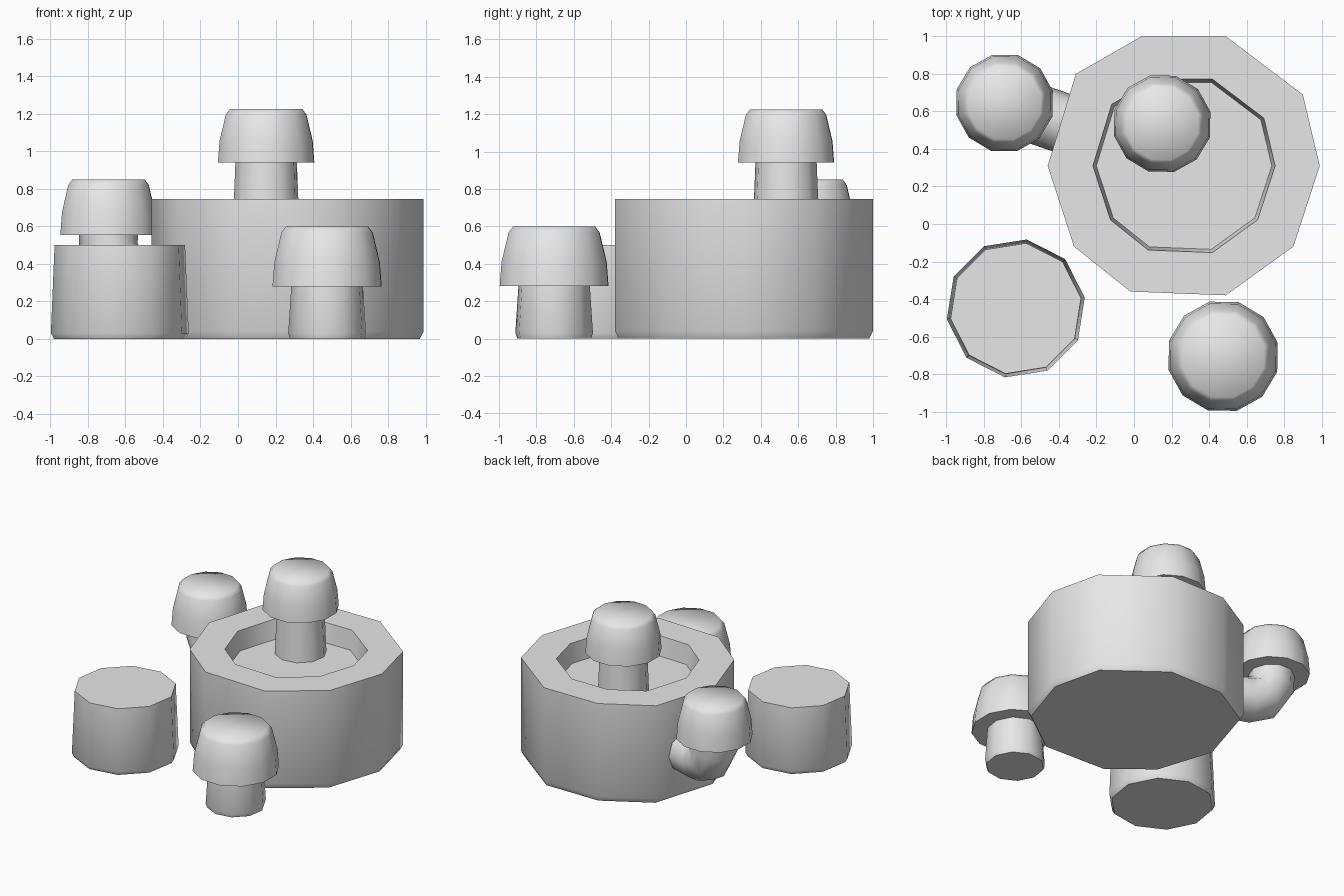
import bpy
import bmesh
import math

cube = bpy.data.objects.get("Cube")
if cube:
    bpy.data.objects.remove(cube, do_unlink=True)

# Single plain grey
grey = bpy.data.materials.new("plain grey")
grey.use_nodes = True
grey.diffuse_color = (0.8, 0.8, 0.8, 1)
grey.node_tree.nodes["Principled BSDF"].inputs["Base Color"].default_value = (0.8, 0.8, 0.8, 1)


def smooth(obj, angle):
    bpy.ops.object.select_all(action="DESELECT")
    obj.select_set(True)
    bpy.context.view_layer.objects.active = obj
    bpy.ops.object.shade_smooth_by_angle(angle=math.radians(angle))


def polygon(sides, first_angle):
    """Unit polygon outline, counter-clockwise."""
    return [(math.cos(math.radians(first_angle) + math.tau * i / sides),
             math.sin(math.radians(first_angle) + math.tau * i / sides)) for i in range(sides)]


def stack(name, outline, center, rings, angle=50):
    """Closed solid from an outline repeated at (scale, height) rings, bottom first."""
    bm = bmesh.new()
    loops = [[bm.verts.new((center[0] + x * s, center[1] + y * s, z)) for x, y in outline]
             for s, z in rings]
    n = len(outline)
    for low, high in zip(loops, loops[1:]):
        for i in range(n):
            j = (i + 1) % n
            bm.faces.new((low[i], low[j], high[j], high[i]))
    bm.faces.new(loops[0][::-1])
    bm.faces.new(loops[-1])
    mesh = bpy.data.meshes.new(name)
    bm.to_mesh(mesh)
    bm.free()
    obj = bpy.data.objects.new(name, mesh)
    bpy.context.collection.objects.link(obj)
    mesh.materials.append(grey)
    smooth(obj, angle)
    return obj


def mushroom_cap(name, center, radius, base, height):
    """Blunt twelve-sided cap with a rounded top edge."""
    profile = [(1.0, 0), (0.965, 0.41), (0.835, 0.9), (0.75, 1)]
    stack(name, polygon(12, 14), center,
          [(radius * r, base + height * z) for r, z in profile], 60)


# Large stump: uneven ten-sided outline, chamfered foot, hollow top
cx, cy = 0.27, 0.31
corners = [(0.99, 0.31), (0.90, 0.69), (0.49, 1.0), (0.04, 1.0), (-0.31, 0.80),
           (-0.46, 0.31), (-0.32, -0.12), (-0.02, -0.36), (0.49, -0.38), (0.85, -0.12)]
stack("large_stump", [(x - cx, y - cy) for x, y in corners], (cx, cy),
      [(0.97, 0), (1, 0.04), (1, 0.745), (0.67, 0.745), (0.645, 0.6)])

# Small stump, slightly tapered
stack("small_stump", polygon(10, 9), (-0.63, -0.45),
      [(0.355, 0), (0.372, 0.03), (0.352, 0.5)])

# Front mushroom on the ground
stack("front_mushroom_stem", polygon(10, 9), (0.475, -0.705),
      [(0.2, 0), (0.21, 0.03), (0.192, 0.3)])
mushroom_cap("front_mushroom_cap", (0.475, -0.705), 0.3, 0.28, 0.32)

# Top mushroom growing in the hollow
stack("top_mushroom_stem", polygon(10, 9), (0.15, 0.535),
      [(0.18, 0.59), (0.165, 0.96)])
mushroom_cap("top_mushroom_cap", (0.15, 0.535), 0.265, 0.94, 0.285)

# Side mushroom with a bent stem growing out of the large stump
mushroom_cap("side_mushroom_cap", (-0.69, 0.645), 0.265, 0.555, 0.295)
path = [(0, 0.6), (0, 0.47), (0.06, 0.37), (0.17, 0.33), (0.5, 0.33)]
curve = bpy.data.curves.new("side_mushroom_stem", "CURVE")
curve.dimensions = "3D"
curve.bevel_depth = 0.16
curve.bevel_resolution = 3
curve.use_fill_caps = True
spline = curve.splines.new("POLY")
spline.points.add(len(path) - 1)
for point, (d, z) in zip(spline.points, path):
    point.co = (-0.69 + 0.945 * d, 0.645 - 0.327 * d, z, 1)
tube = bpy.data.objects.new("stem_path", curve)
bpy.context.collection.objects.link(tube)
bpy.context.view_layer.update()
mesh = bpy.data.meshes.new_from_object(tube.evaluated_get(bpy.context.evaluated_depsgraph_get()))
bpy.data.objects.remove(tube, do_unlink=True)
stem = bpy.data.objects.new("side_mushroom_stem", mesh)
bpy.context.collection.objects.link(stem)
mesh.materials.clear()
mesh.materials.append(grey)
smooth(stem, 60)
